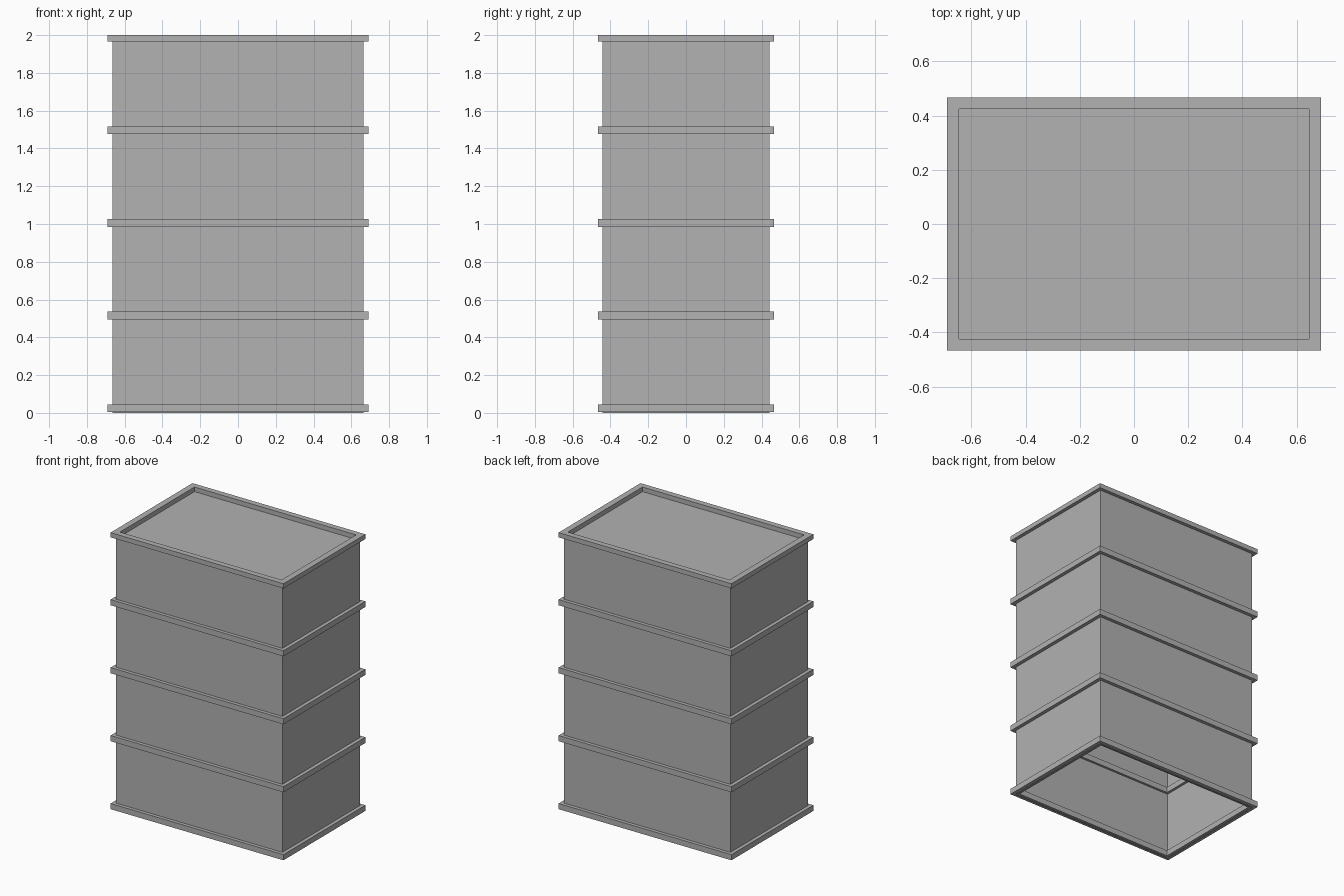
import bpy
import bmesh

cube = bpy.data.objects.get("Cube")
if cube:
    bpy.data.objects.remove(cube, do_unlink=True)

STOREYS = 4
PITCH = 0.4905          # storey height
BASE = 0.004            # underside of the lowest band
BAND = 0.041            # band height
TOP = 2.0
WALL = (0.664, 0.442)   # half sizes in x and y
OUTER = (0.69, 0.467)
INNER = (0.645, 0.425)

grey = bpy.data.materials.new("plain grey")
grey.use_nodes = True
colour = (0.445, 0.445, 0.445, 1)
grey.diffuse_color = colour
grey.node_tree.nodes["Principled BSDF"].inputs["Base Color"].default_value = colour


def rect(bm, half, z):
    """Four corner vertices, counter-clockwise from above."""
    x, y = half
    return [bm.verts.new((sx * x, sy * y, z))
            for sx, sy in ((-1, -1), (1, -1), (1, 1), (-1, 1))]


def bridge(bm, a, b):
    for i in range(4):
        j = (i + 1) % 4
        bm.faces.new((a[i], a[j], b[j], b[i]))


def finish(bm, name):
    mesh = bpy.data.meshes.new(name)
    bm.to_mesh(mesh)
    bm.free()
    mesh.materials.append(grey)
    obj = bpy.data.objects.new(name, mesh)
    bpy.context.collection.objects.link(obj)


def band(name, z0, z1):
    """Rectangular frame that stands proud of the wall on both sides."""
    bm = bmesh.new()
    loops = [rect(bm, OUTER, z0), rect(bm, OUTER, z1),
             rect(bm, INNER, z1), rect(bm, INNER, z0)]
    for k in range(4):
        bridge(bm, loops[k], loops[(k + 1) % 4])
    finish(bm, name)


# Thin open walls, one shell per storey
for k in range(STOREYS):
    bm = bmesh.new()
    low = BASE + k * PITCH if k else 0
    bridge(bm, rect(bm, WALL, low), rect(bm, WALL, BASE + (k + 1) * PITCH))
    finish(bm, f"storey_wall_{k + 1}")

# Bands between storeys, with the last one forming the parapet
for k in range(STOREYS + 1):
    z = BASE + k * PITCH
    name = "roof_parapet" if k == STOREYS else f"floor_band_{k + 1}"
    band(name, z, min(z + BAND, TOP))

# Recessed flat roof
bm = bmesh.new()
bm.faces.new(rect(bm, WALL, BASE + STOREYS * PITCH + 0.001))
finish(bm, "roof")
